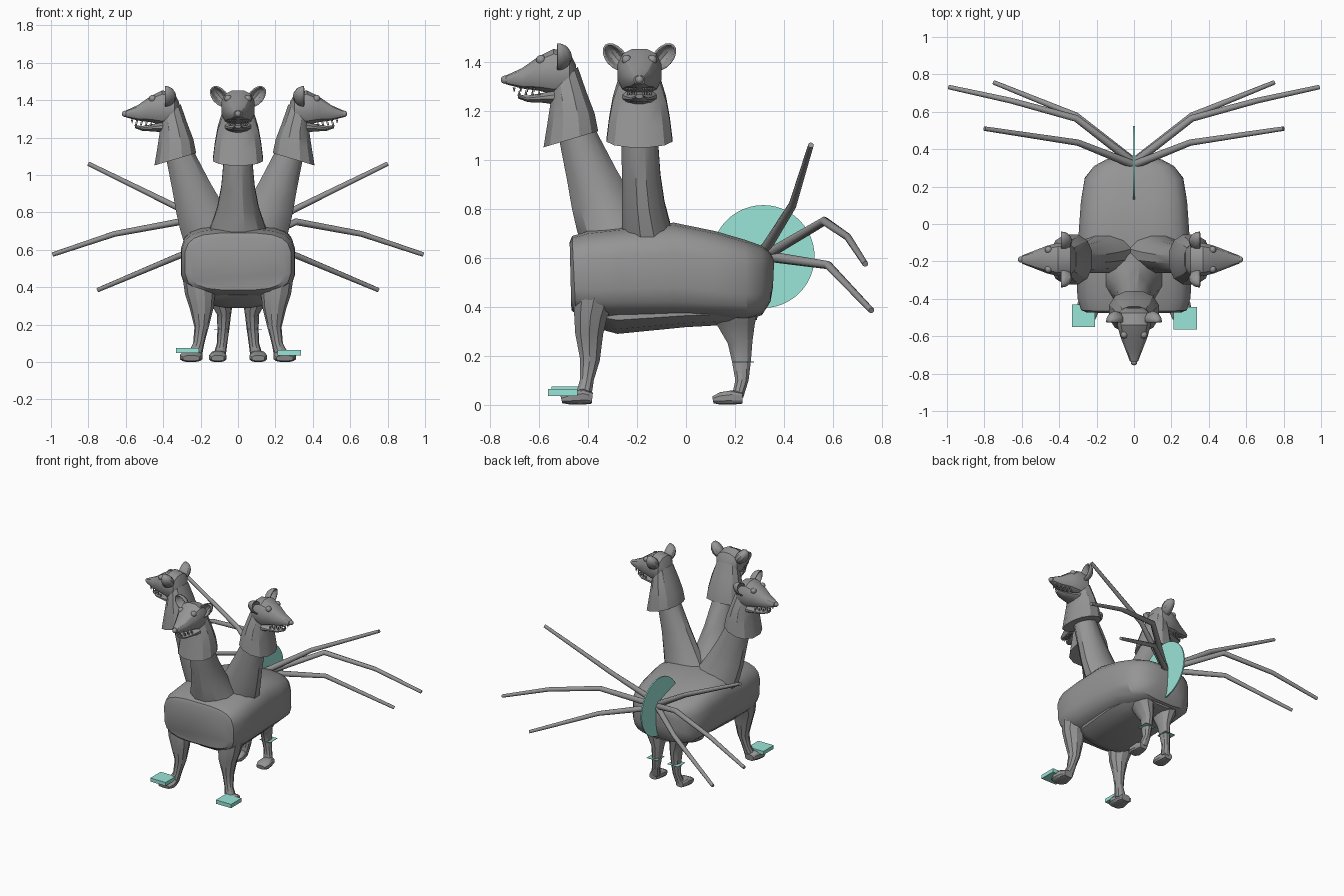
import bpy, bmesh, math
from mathutils import Matrix, Vector

cube = bpy.data.objects.get("Cube")
if cube:
    bpy.data.objects.remove(cube)


def material(name, rgb):
    m = bpy.data.materials.new(name)
    m.use_nodes = True
    m.diffuse_color = (*rgb, 1)
    m.node_tree.nodes["Principled BSDF"].inputs["Base Color"].default_value = (*rgb, 1)
    return m


GREY = material("grey_hide", (0.3, 0.3, 0.3))
TEAL = material("pale_teal", (0.32, 0.78, 0.68))
made = []


def finish(name, bm, mat=GREY, M=Matrix()):
    bmesh.ops.recalc_face_normals(bm, faces=bm.faces)
    bm.transform(M)
    me = bpy.data.meshes.new(name)
    bm.to_mesh(me)
    bm.free()
    me.materials.append(mat)
    ob = bpy.data.objects.new(name, me)
    bpy.context.collection.objects.link(ob)
    made.append(ob)
    return ob


def loft(name, rings, power=2, n=12, cx=0, M=Matrix()):
    """Each ring: two opposite points (y, z, y, z), half width, sideways offset."""
    bm = bmesh.new()
    loops = []
    for y1, z1, y2, z2, w, *off in rings:
        a, b = Vector((0, y1, z1)), Vector((0, y2, z2))
        x0 = off[0] if off else cx
        loop = []
        for i in range(n):
            t = math.tau * (i + 0.5) / n
            c, s = (math.copysign(abs(v) ** (2 / power), v) for v in (math.cos(t), math.sin(t)))
            p = (a + b) / 2 + (a - b) / 2 * c
            p.x = x0 + w * s
            loop.append(bm.verts.new(p))
        loops.append(loop)
    for l0, l1 in zip(loops, loops[1:]):
        for i in range(n):
            j = (i + 1) % n
            bm.faces.new((l0[i], l0[j], l1[j], l1[i]))
    bm.faces.new(loops[0])
    bm.faces.new(loops[-1])
    return finish(name, bm, M=M)


def ball(name, pos, r, M=Matrix()):
    bm = bmesh.new()
    bmesh.ops.create_uvsphere(bm, u_segments=12, v_segments=8, radius=r)
    return finish(name, bm, M=M @ Matrix.Translation(pos))


def box(name, pos, size):
    bm = bmesh.new()
    bmesh.ops.create_cube(bm, size=1)
    return finish(name, bm, TEAL, Matrix.Translation(pos) @ Matrix.Diagonal((*size, 1)))


# Body, running from chest to rump, with a narrower belly beneath
loft("body", [
    (-.475, .665, -.468, .385, .255), (-.465, .69, -.45, .37, .285),
    (-.40, .71, -.38, .352, .305), (-.27, .725, -.27, .35, .308),
    (-.05, .745, -.05, .35, .298), (.12, .71, .12, .348, .286),
    (.24, .675, .25, .345, .265), (.31, .65, .31, .365, .215),
    (.345, .62, .345, .42, .15), (.36, .59, .355, .48, .07)], power=3.6, n=20)
loft("belly", [
    (-.42, .46, -.40, .355, .15), (-.36, .46, -.345, .305, .19),
    (-.28, .46, -.28, .287, .22), (0, .46, 0, .315, .23),
    (.2, .46, .2, .326, .2), (.30, .46, .29, .345, .13)], power=2.4)

# Legs, feet and ankle plates
for side, sx in (("left", 1), ("right", -1)):
    loft(side + "_front_leg", [
        (-.46, .46, -.28, .46, .085, sx * .212), (-.46, .37, -.32, .35, .08, sx * .203),
        (-.455, .29, -.335, .29, .064, sx * .195), (-.435, .19, -.35, .18, .038, sx * .195),
        (-.435, .1, -.375, .1, .03, sx * .21), (-.455, .03, -.385, .03, .042, sx * .235)], n=10)
    loft(side + "_front_foot", [
        (-.38, .05, -.385, .004, .035), (-.42, .065, -.42, 0, .052),
        (-.47, .055, -.47, 0, .062), (-.512, .035, -.505, .006, .045)],
        power=3, cx=sx * .25)
    loft(side + "_hind_leg", [
        (.09, .40, .30, .40, .085, sx * .105), (.12, .33, .285, .33, .065, sx * .09),
        (.168, .25, .274, .26, .038, sx * .075), (.185, .18, .267, .18, .032, sx * .078),
        (.2, .1, .257, .1, .028, sx * .085), (.185, .03, .235, .03, .034, sx * .1)], n=10)
    loft(side + "_hind_foot", [
        (.232, .05, .23, .004, .03), (.19, .06, .19, 0, .042),
        (.14, .052, .14, 0, .048), (.107, .035, .112, .006, .034)],
        power=3, cx=sx * .108)
    box(side + "_ankle_plate", (sx * .085, .235, .175), (.085, .085, .003))

# Slabs over the front feet
box("left_foot_slab", (.275, -.503, .05), (.125, .12, .028))
box("right_foot_slab", (-.27, -.49, .062), (.125, .12, .026))

# Rear disc
bm = bmesh.new()
bmesh.ops.create_cone(bm, cap_ends=True, segments=48, radius1=.21, radius2=.21, depth=.009)
finish("rear_disc", bm, TEAL,
       Matrix.Translation((0, .315, .605)) @ Matrix.Rotation(math.pi / 2, 4, 'Y'))


def tooth(name, pos, height, M):
    bm = bmesh.new()
    bmesh.ops.create_cone(bm, cap_ends=True, segments=5, radius1=.007, radius2=.001,
                          depth=abs(height))
    flip = Matrix.Rotation(math.pi if height < 0 else 0, 4, 'X')
    finish(name, bm, M=M @ Matrix.Translation(pos) @ flip)


def ear(name, sx, M):
    # Rear half of a flattened ball, thickened into a cup
    bm = bmesh.new()
    bmesh.ops.create_uvsphere(bm, u_segments=12, v_segments=8, radius=1)
    bmesh.ops.delete(bm, geom=[v for v in bm.verts if v.co.y < -.01], context='VERTS')
    place = (Matrix.Translation((sx * .098, -.525, 1.42))
             @ Matrix.Rotation(sx * math.radians(40), 4, 'Y')
             @ Matrix.Diagonal((.041, .06, .065, 1)))
    ob = finish(name, bm, M=M @ place)
    mod = ob.modifiers.new("thickness", 'SOLIDIFY')
    mod.thickness = .008


def head_and_neck(tag, M, flare, lean):
    # Neck widens by flare and shifts by lean toward its root
    profile = [
        (-.43, .64, -.10, .67, 1), (-.45, .71, -.15, .75, .7),
        (-.47, .80, -.215, .85, .38), (-.488, .91, -.28, .96, .17),
        (-.52, 1.08, -.365, 1.12, .02), (-.53, 1.2, -.42, 1.25, 0)]
    loft(tag + "_neck", [(*p, .075 + flare * k, lean * k) for *p, k in profile], M=M)
    loft(tag + "_neck_ruff", [
        (-.585, 1.05, -.355, 1.118, .138), (-.57, 1.14, -.37, 1.19, .128),
        (-.557, 1.22, -.405, 1.28, .112), (-.55, 1.27, -.44, 1.38, .086)],
        power=2.3, M=M)
    loft(tag + "_skull_and_snout", [
        (-.45, 1.39, -.44, 1.31, .05), (-.475, 1.44, -.475, 1.27, .086),
        (-.54, 1.455, -.54, 1.265, .092), (-.60, 1.425, -.60, 1.28, .076),
        (-.67, 1.375, -.67, 1.29, .048), (-.735, 1.345, -.735, 1.308, .022)],
        power=2.5, M=M)
    loft(tag + "_lower_jaw", [
        (-.51, 1.30, -.51, 1.22, .08), (-.58, 1.275, -.58, 1.232, .06),
        (-.65, 1.262, -.645, 1.235, .036), (-.688, 1.268, -.685, 1.25, .016)], M=M)
    ball(tag + "_nose", (0, -.739, 1.327), .017, M)
    for side, sx in (("left", 1), ("right", -1)):
        ball(f"{tag}_{side}_eye", (sx * .052, -.592, 1.408), .02, M)
        ear(f"{tag}_{side}_ear", sx, M)
        for i in range(4):
            y = -.60 - i * .027
            x = sx * (.046 - i * .010)
            tooth(f"{tag}_{side}_lower_tooth", (x, y, 1.274), .02, M)
            tooth(f"{tag}_{side}_upper_tooth", (x * 1.1, y - .02, 1.286), -.02, M)


# Three matching heads: one forward, two facing outwards
head_and_neck("middle", Matrix(), .105, 0)
for tag, sx, inset in (("left", 1, .172), ("right", -1, .135)):
    head_and_neck(tag, Matrix.Translation((-sx * inset, -.19, 0))
                  @ Matrix.Rotation(sx * math.pi / 2, 4, 'Z'), .04, sx * .04)

# Six jointed tails
TAILS = {
    "upper": [(.01, .32, .63), (.30, .435, .815), (.80, .51, 1.06)],
    "middle": [(.01, .335, .615), (.31, .565, .75), (.66, .66, .685), (.99, .732, .575)],
    "lower": [(.01, .34, .605), (.31, .58, .57), (.75, .757, .385)],
}
for tag, path in TAILS.items():
    for side, sx in (("left", 1), ("right", -1)):
        cu = bpy.data.curves.new(f"{side}_{tag}_tail", 'CURVE')
        cu.dimensions = '3D'
        cu.bevel_depth = .02
        cu.bevel_resolution = 2
        cu.use_fill_caps = True
        sp = cu.splines.new('POLY')
        sp.points.add(len(path) - 1)
        for i, (p, (x, y, z)) in enumerate(zip(sp.points, path)):
            p.co = (sx * x, y, z, 1)
            p.radius = 1.1 - .5 * i / (len(path) - 1)
        cu.materials.append(GREY)
        bpy.context.collection.objects.link(bpy.data.objects.new(cu.name, cu))

# Soft shading with crisp edges
bpy.ops.object.select_all(action='DESELECT')
for ob in made:
    ob.select_set(True)
bpy.context.view_layer.objects.active = made[0]
bpy.ops.object.shade_smooth_by_angle(angle=math.radians(30))
